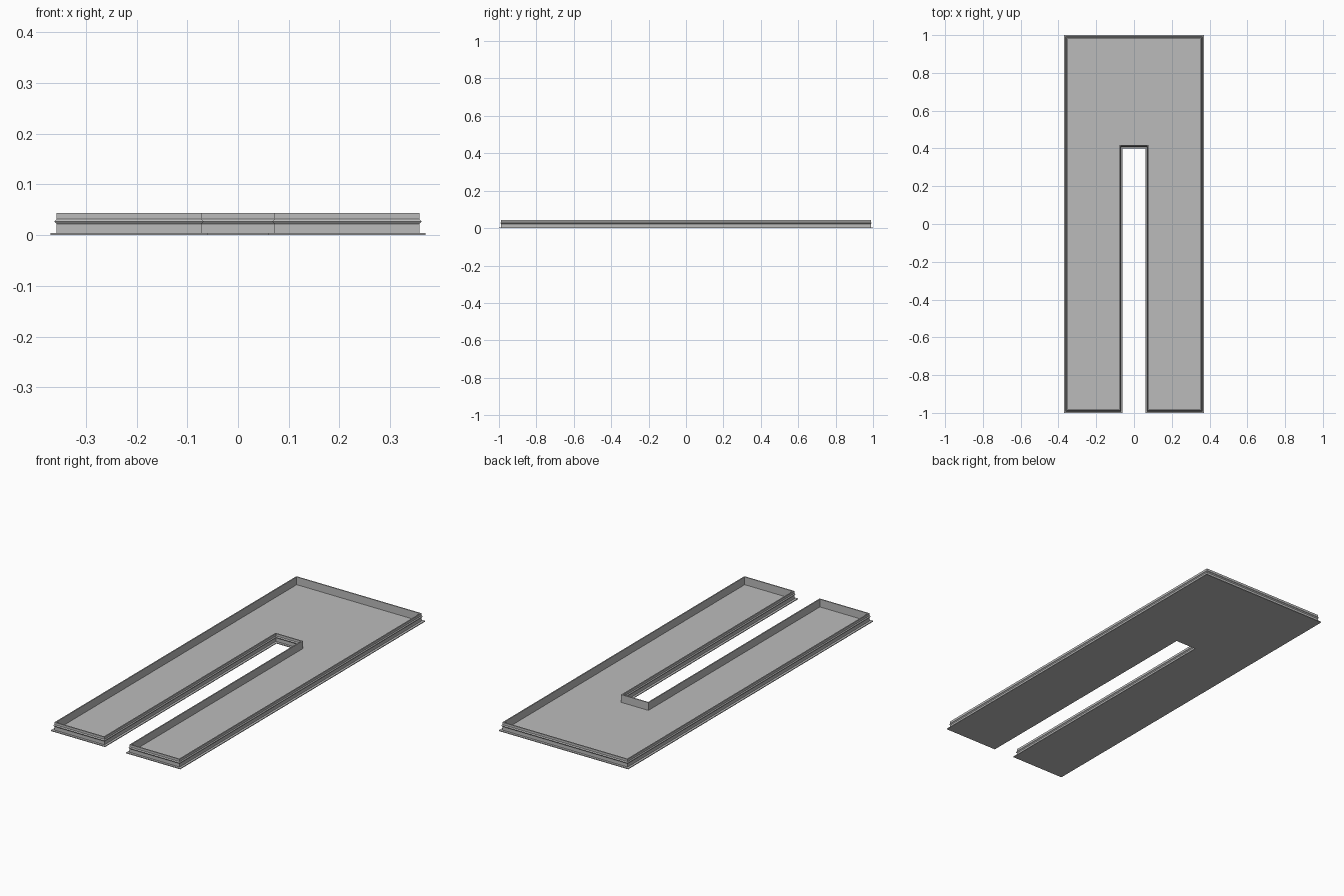
import bpy
import bmesh

cube = bpy.data.objects.get("Cube")
if cube:
    bpy.data.objects.remove(cube, do_unlink=True)

HALF_W, HALF_L = 0.37, 1.0
SLOT_HALF, SLOT_END = 0.06, 0.40
PLATE_H = 0.004

grey = bpy.data.materials.new("plain grey")
grey.use_nodes = True
colour = (0.5, 0.5, 0.5, 1)
grey.diffuse_color = colour
grey.node_tree.nodes["Principled BSDF"].inputs["Base Color"].default_value = colour


def outline(inset):
    """Two-legged outline, moved inward by the inset."""
    x, y = HALF_W - inset, HALF_L - inset
    s, e = SLOT_HALF + inset, SLOT_END + inset
    half = [(s, e), (s, -y), (x, -y), (x, y)]
    return half + [(-px, py) for px, py in reversed(half)]


def loft(name, profile, closed):
    """Sweep an (inset, height) profile around the outline."""
    bm = bmesh.new()
    rings = [[bm.verts.new((x, y, z)) for x, y in outline(d)] for d, z in profile]
    pairs = list(zip(rings, rings[1:]))
    if closed:
        pairs.append((rings[-1], rings[0]))
    else:
        bm.faces.new(rings[0])
        bm.faces.new(rings[-1])
    for a, b in pairs:
        for i in range(len(a)):
            j = (i + 1) % len(a)
            bm.faces.new((a[i], a[j], b[j], b[i]))
    bmesh.ops.recalc_face_normals(bm, faces=bm.faces)
    mesh = bpy.data.meshes.new(name)
    bm.to_mesh(mesh)
    bm.free()
    mesh.materials.append(grey)
    obj = bpy.data.objects.new(name, mesh)
    bpy.context.collection.objects.link(obj)
    return obj


# Thin floor with a projecting flange
loft("base_plate", [(0, 0), (0, PLATE_H)], closed=False)

# Upright rim with a snap ridge around its outer side
outer, inner, top = 0.012, 0.018, 0.044
loft("rim_wall", [(outer, PLATE_H), (outer, 0.022), (outer - 0.004, 0.027),
                  (outer, 0.032), (outer, top), (inner, top), (inner, PLATE_H)],
     closed=True)
